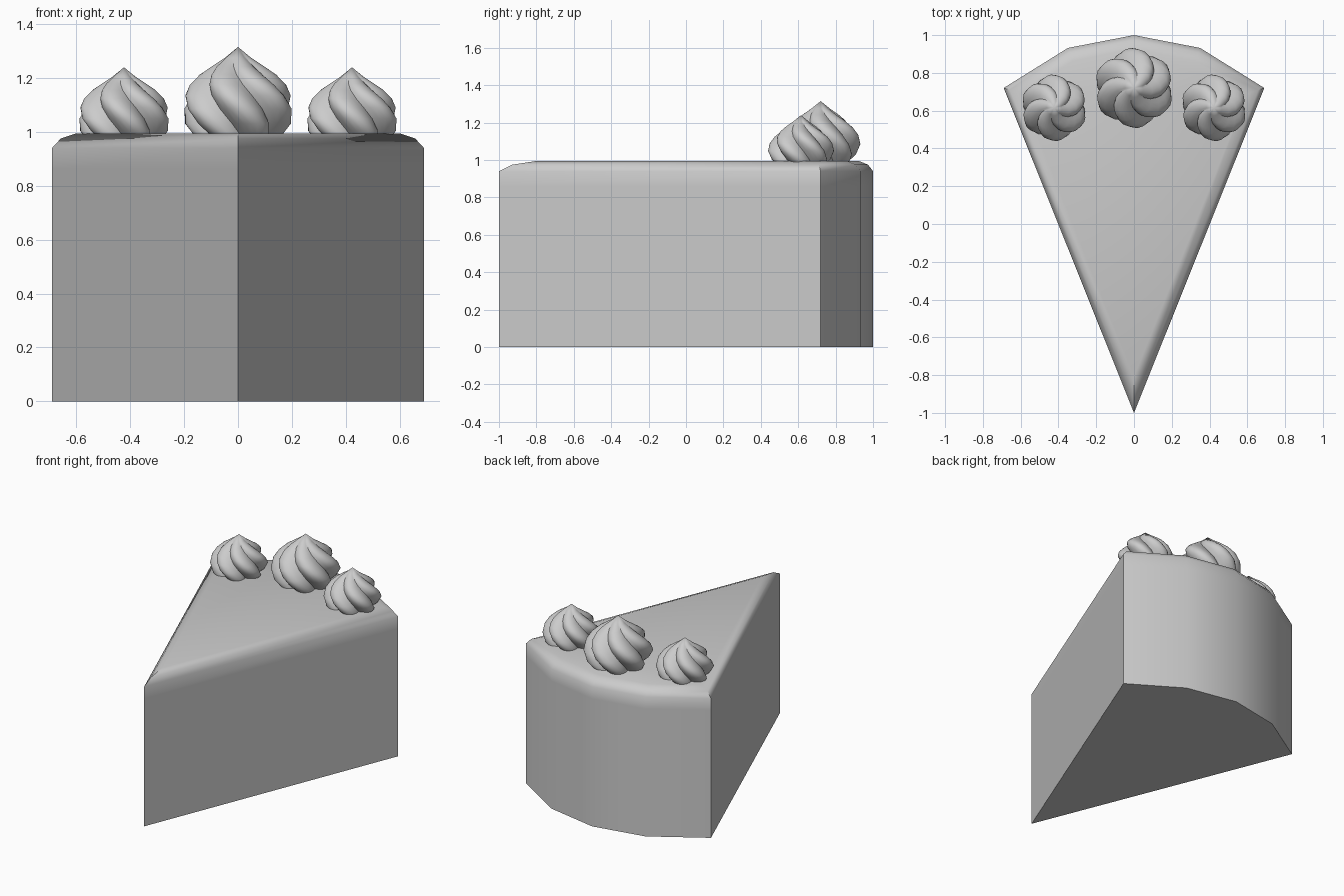
import bpy, bmesh
from math import sin, cos, pi, radians
from mathutils import Vector

if "Cube" in bpy.data.objects:
    bpy.data.objects.remove(bpy.data.objects["Cube"])


def finish(bm, name, angle):
    bmesh.ops.recalc_face_normals(bm, faces=bm.faces)
    mesh = bpy.data.meshes.new(name)
    bm.to_mesh(mesh)
    bm.free()
    ob = bpy.data.objects.new(name, mesh)
    bpy.context.collection.objects.link(ob)
    bpy.ops.object.select_all(action='DESELECT')
    ob.select_set(True)
    bpy.context.view_layer.objects.active = ob
    bpy.ops.object.shade_smooth_by_angle(angle=radians(angle))
    return ob


def bridge(bm, a, b):
    n = len(a)
    for i in range(n):
        j = (i + 1) % n
        bm.faces.new((a[i], a[j], b[j], b[i]))


def inset(pts, d):
    # mitred inward offset of a counter-clockwise outline
    out = []
    for i, p in enumerate(pts):
        e1 = (p - pts[i - 1]).normalized()
        e2 = (pts[(i + 1) % len(pts)] - p).normalized()
        n1, n2 = Vector((-e1.y, e1.x)), Vector((-e2.y, e2.x))
        out.append(p + (n1 + n2) * d / (1 + n1.dot(n2)))
    return out


# Cake wedge with a softly rounded top edge
half = [(0.69, 0.72), (0.35, 0.932)]
outline = [Vector(p) for p in
           [(0, -1)] + half + [(0, 1)] + [(-x, y) for x, y in reversed(half)]]
bm = bmesh.new()
loops = []
for d, z in [(0, 0), (0, 0.86), (0, 0.94), (0.026, 0.975), (0.072, 0.994)]:
    loops.append([bm.verts.new((p.x, p.y, z)) for p in inset(outline, d)])
for a, b in zip(loops, loops[1:]):
    bridge(bm, a, b)
bm.faces.new(loops[0])
bm.faces.new(loops[-1])
finish(bm, "cake_slice", 40)


# Piped cream swirls: six twisted lobes on a teardrop profile
PROFILE = [(0.165, 0.0), (0.198, 0.04), (0.213, 0.095), (0.204, 0.145),
           (0.18, 0.185), (0.142, 0.222), (0.1, 0.252), (0.05, 0.285)]
TOP = 0.325


def cream_swirl(name, x, y, z, scale):
    bm = bmesh.new()
    n, loops = 48, []
    for r, h in PROFILE:
        turn = radians(35 - 300 * (h - 0.095))
        depth = 0.26 * min(1, r / 0.12)
        ring = []
        for i in range(n):
            t = 2 * pi * i / n
            rad = r * (1 - depth * (1 - abs(cos(3 * t))))
            ring.append(bm.verts.new((rad * cos(t + turn), rad * sin(t + turn), h)))
        loops.append(ring)
    for a, b in zip(loops, loops[1:]):
        bridge(bm, a, b)
    tip = bm.verts.new((0, 0, TOP))
    for i in range(n):
        bm.faces.new((loops[-1][i], loops[-1][(i + 1) % n], tip))
    bm.faces.new(loops[0])
    ob = finish(bm, name, 40)
    ob.location = (x, y, z)
    ob.scale = (scale,) * 3


cream_swirl("cream_swirl_middle", 0, 0.72, 0.99, 1.0)
cream_swirl("cream_swirl_left", -0.423, 0.615, 0.97, 0.83)
cream_swirl("cream_swirl_right", 0.423, 0.615, 0.97, 0.83)
